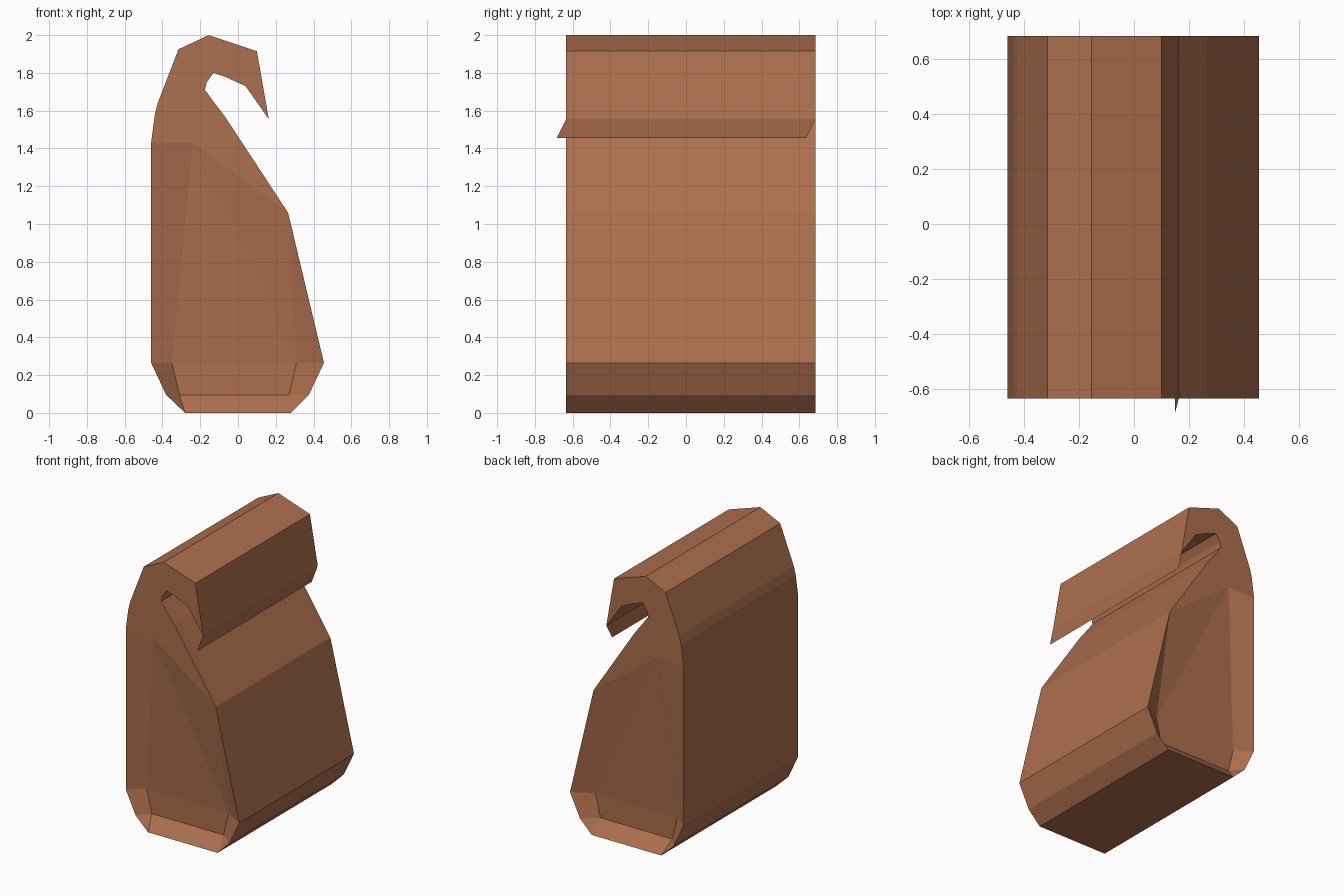
import bpy, bmesh

if "Cube" in bpy.data.objects:
    bpy.data.objects.remove(bpy.data.objects["Cube"])

kraft = bpy.data.materials.new("kraft_paper")
kraft.diffuse_color = (0.42, 0.16, 0.075, 1)
kraft.use_nodes = True
kraft.node_tree.nodes["Principled BSDF"].inputs["Base Color"].default_value = kraft.diffuse_color


def make_object(name, bm):
    mesh = bpy.data.meshes.new(name)
    bm.to_mesh(mesh)
    bm.free()
    mesh.materials.append(kraft)
    obj = bpy.data.objects.new(name, mesh)
    bpy.context.collection.objects.link(obj)
    return obj


FRONT, BACK, DEPTH = -0.635, 0.685, 0.085

# Bag side profile (x, z), counter-clockwise from bottom left, with curled top
profile = [(-0.28, 0), (0.28, 0), (0.375, 0.095), (0.455, 0.265), (0.265, 1.06),
           (-0.07, 1.57), (-0.12, 1.635), (-0.175, 1.71), (-0.165, 1.75),
           (-0.13, 1.80), (-0.065, 1.778), (0.04, 1.73), (0.163, 1.555),
           (0.10, 1.915), (-0.155, 2.0), (-0.315, 1.925), (-0.425, 1.64),
           (-0.44, 1.58), (-0.46, 1.43), (-0.46, 0.265), (-0.38, 0.095)]
n = len(profile)

# Folded-in gusset corners: (x, z, share of recess depth)
gusset = [(-0.24, 1.43, 0), (0.31, 0.265, 1), (0.27, 0.095, 1),
          (-0.31, 0.095, 1), (-0.35, 0.265, 1)]

# Bag body: extruded walls and two gusseted ends
bm = bmesh.new()
rings = []
for y, inward in ((FRONT, 1), (BACK, -1)):
    p = [bm.verts.new((x, y, z)) for x, z in profile]
    a, d, e, f, c = [bm.verts.new((x, y + inward * DEPTH * k, z)) for x, z, k in gusset]
    faces = [p[4:19] + [a],              # flat upper end around the curl
             [a, d, p[4]], [p[4], d, p[3]],
             [p[3], d, e, p[2]], [p[2], e, p[1]],
             [p[0], p[1], e, f], [p[0], f, p[20]],
             [p[20], f, c, p[19]], [p[19], c, a, p[18]],
             [a, c, d], [c, f, e, d]]
    for face in faces:
        bm.faces.new(face)
    rings.append(p)
for i in range(n):
    j = (i + 1) % n
    bm.faces.new((rings[0][i], rings[1][i], rings[1][j], rings[0][j]))
bmesh.ops.recalc_face_normals(bm, faces=bm.faces)
make_object("paper_bag_body", bm)

# Thin slanted lip hanging from the rolled edge
bm = bmesh.new()
lip = [(0.163, FRONT, 1.555), (0.15, -0.685, 1.455), (0.15, 0.635, 1.455), (0.163, BACK, 1.555)]
bm.faces.new([bm.verts.new(v) for v in lip])
make_object("rolled_edge_lip", bm)
